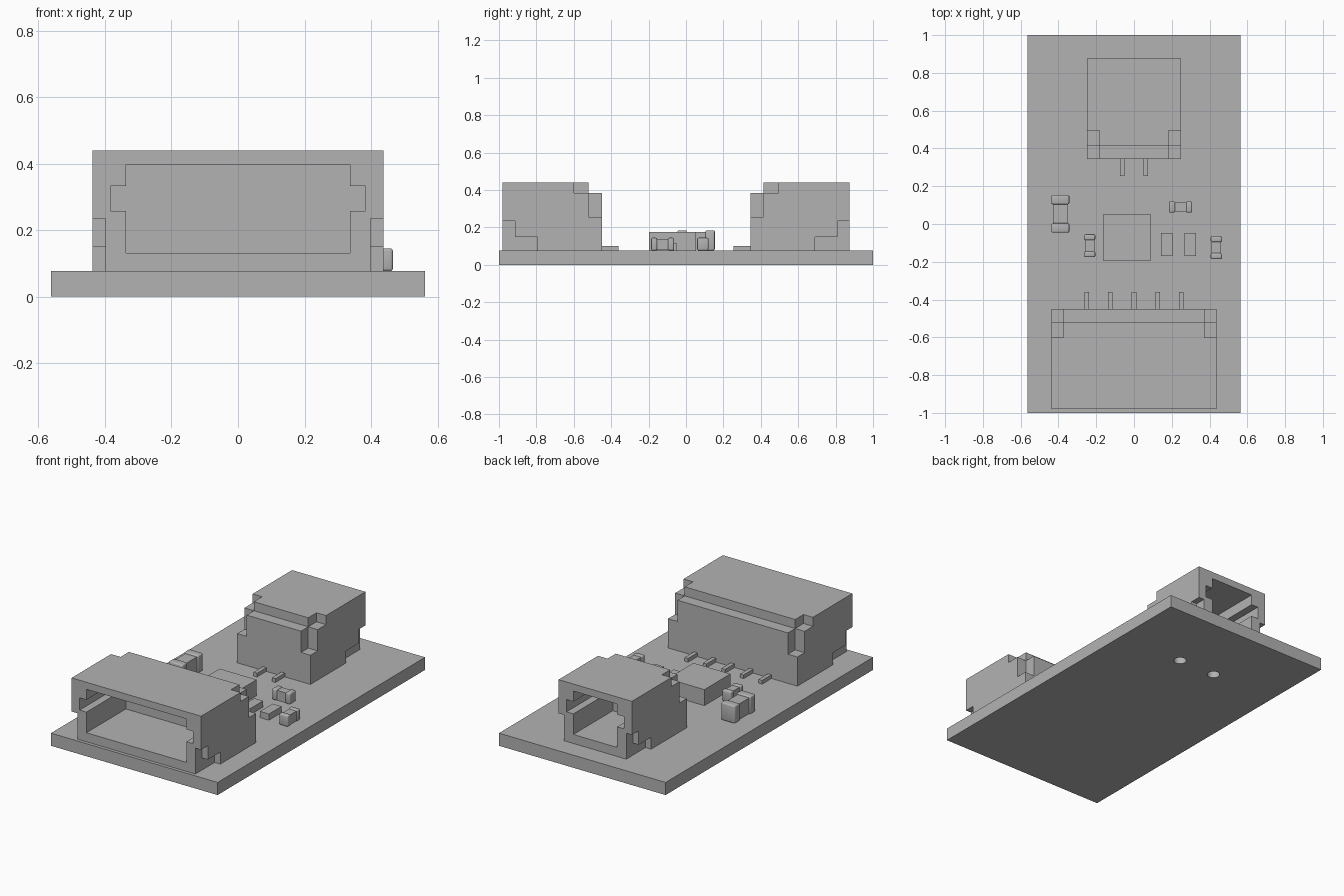
import bpy
import math

old = bpy.data.objects.get("Cube")
if old:
    bpy.data.objects.remove(old, do_unlink=True)

# Single flat colour
grey = bpy.data.materials.new("plain_grey")
grey.use_nodes = True
tone = (0.45, 0.45, 0.45, 1)
grey.diffuse_color = tone
grey.node_tree.nodes["Principled BSDF"].inputs["Base Color"].default_value = tone

DECK = 0.077  # top of the board


def box(name, x, y, z, bevel=0):
    """Box from (min, max) ranges on each axis."""
    bpy.ops.mesh.primitive_cube_add(size=1)
    ob = bpy.context.object
    ob.name = name
    for i, (lo, hi) in enumerate((x, y, z)):
        for v in ob.data.vertices:
            v.co[i] = lo + (v.co[i] + 0.5) * (hi - lo)
    ob.data.materials.append(grey)
    if bevel:
        mod = ob.modifiers.new("soft_edges", "BEVEL")
        mod.width = bevel
        mod.segments = 3
        bpy.ops.object.modifier_apply(modifier=mod.name)
        bpy.ops.object.shade_smooth_by_angle()
    return ob


def cut(ob, cutter):
    mod = ob.modifiers.new("cut", "BOOLEAN")
    mod.operation = "DIFFERENCE"
    mod.solver = "EXACT"
    mod.object = cutter
    bpy.context.view_layer.objects.active = ob
    bpy.ops.object.modifier_apply(modifier=mod.name)
    bpy.data.objects.remove(cutter, do_unlink=True)


def connector(name, half, mouth, d, pins):
    """Socket housing; d is the direction from its mouth into the body."""
    def span(a, b):
        return tuple(sorted((mouth + d * a, mouth + d * b)))

    body = box(name + "_housing", (-half, half), span(0, 0.53), (DECK, 0.44))
    # Rear top step
    cut(body, box("cutter", (-1, 1), span(0.46, 0.6), (0.385, 0.6)))
    for s in (-1, 1):
        def side(inset):
            return tuple(sorted((s * (half - inset), s * (half + 0.1))))
        # Rear upper corner notches
        cut(body, box("cutter", side(0.064), span(0.38, 0.6), (0.385, 0.6)))
        cut(body, box("cutter", side(0.064), span(0.46, 0.6), (0.255, 0.6)))
        # Stepped notches low on the sides near the mouth
        cut(body, box("cutter", side(0.038), span(-0.1, 0.065), (0, 0.235)))
        cut(body, box("cutter", side(0.038), span(-0.1, 0.185), (0, 0.15)))
    # Cavity and side key slots
    w = half - 0.1
    cut(body, box("cutter", (-w, w), span(-0.1, 0.38), (0.132, 0.397)))
    w = half - 0.054
    cut(body, box("cutter", (-w, w), span(-0.1, 0.38), (0.258, 0.333)))
    # Solder pins
    for i in range(pins):
        x = (i - (pins - 1) / 2) * 0.125
        box(f"{name}_pin_{i + 1}", (x - 0.012, x + 0.012), span(0.51, 0.62), (DECK, 0.1))


def chip_part(name, x, y, w, l, top, end):
    """Small capacitor: two rounded end caps and a narrower middle."""
    waist = min(w, l) * 0.09
    along_y = l > w
    c, length, o, width = (y, l, x, w) if along_y else (x, w, y, l)

    def piece(label, lo, hi, inset, bevel):
        run = (c + lo, c + hi)
        across = (o - width / 2 + inset, o + width / 2 - inset)
        xs, ys = (across, run) if along_y else (run, across)
        box(f"{name}_{label}", xs, ys, (DECK + inset * 0.5, top - inset), bevel)

    h = length / 2
    piece("first_cap", -h, -h + end, 0, 0.008)
    piece("last_cap", h - end, h, 0, 0.008)
    piece("middle", -h + end * 0.7, h - end * 0.7, waist, 0)


# Board with two peg holes under the small connector
board = box("board", (-0.5625, 0.5625), (-1, 1), (0, DECK))
for x in (-0.125, 0.125):
    bpy.ops.mesh.primitive_cylinder_add(vertices=32, radius=0.036, depth=0.4, location=(x, 0.56, 0))
    cut(board, bpy.context.object)

# Connectors
connector("front_connector", 0.437, -0.98, 1, 5)
connector("back_connector", 0.2475, 0.875, -1, 2)

# Main chip and resistors
box("main_chip", (-0.162, 0.088), (-0.197, 0.054), (DECK, 0.175))
for i, x in enumerate((0.173, 0.298)):
    box(f"resistor_{i + 1}", (x - 0.03, x + 0.03), (-0.17, -0.048), (DECK, 0.115))

# Capacitors
chip_part("large_capacitor", -0.39, 0.054, 0.095, 0.2, 0.185, 0.05)
chip_part("left_capacitor", -0.235, -0.115, 0.06, 0.122, 0.145, 0.032)
chip_part("right_capacitor", 0.436, -0.125, 0.06, 0.122, 0.145, 0.032)
chip_part("rear_capacitor", 0.247, 0.09, 0.122, 0.06, 0.145, 0.032)
